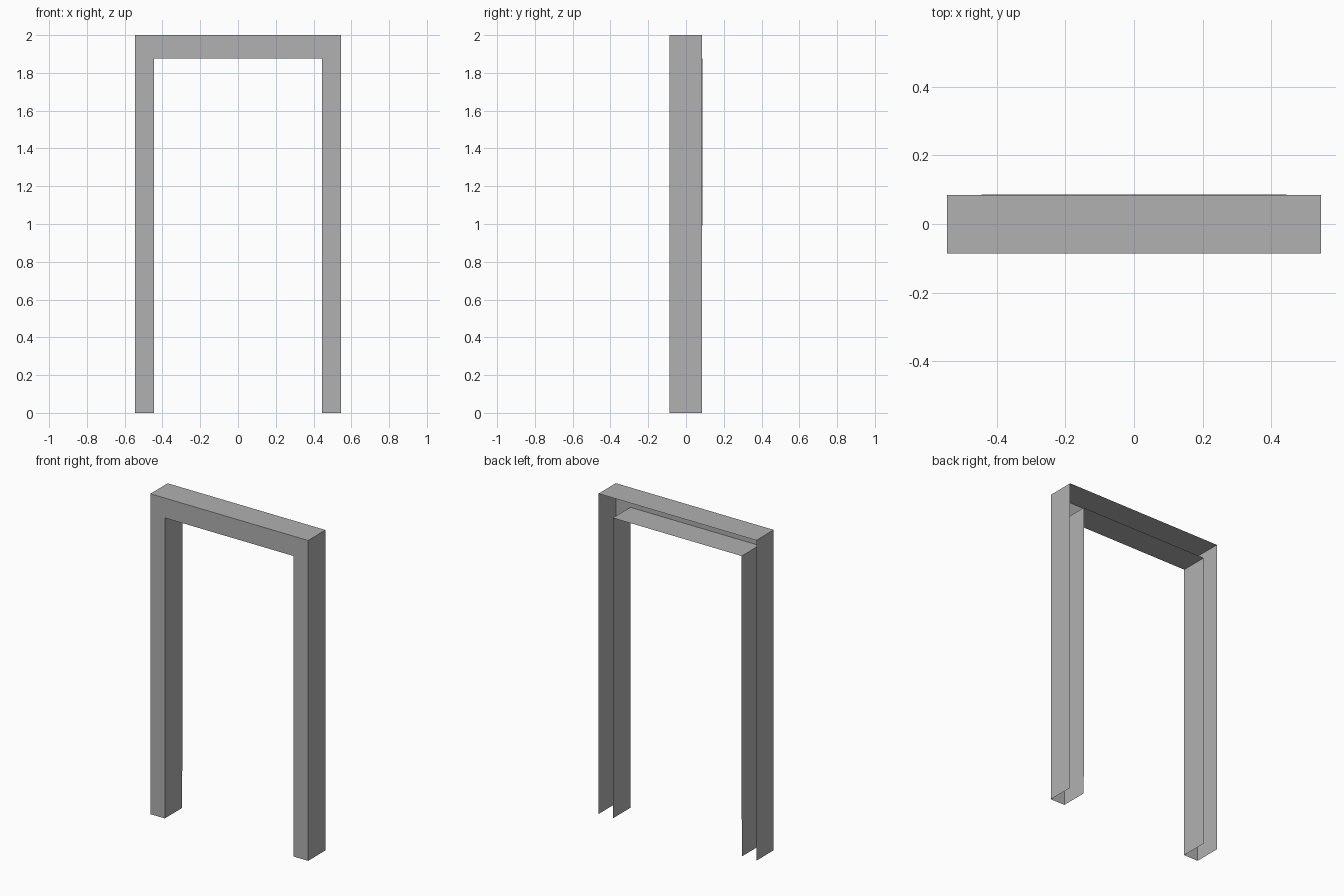
import bpy, bmesh

if "Cube" in bpy.data.objects:
    bpy.data.objects.remove(bpy.data.objects["Cube"])

FRONT = -0.0865


def arch(half_width, height):
    """Open doorway outline in x, z, from left foot to right foot."""
    return [(-half_width, 0), (-half_width, height), (half_width, height), (half_width, 0)]


outer = arch(0.545, 2.0)
inner = arch(0.445, 1.876)

bm = bmesh.new()


def add_row(outline, depths):
    return [bm.verts.new((x, y, z)) for (x, z), y in zip(outline, depths)]


def bridge(a, b):
    for i in range(len(a) - 1):
        bm.faces.new((a[i], a[i + 1], b[i + 1], b[i]))


# Folded sheet section: outer return, front face, inner return (open back and feet)
rows = [
    add_row(outer, [0.0845] * 4),
    add_row(outer, [FRONT] * 4),
    add_row(inner, [FRONT] * 4),
    add_row(inner, [0.0855, 0.0865, 0.0865, 0.0855]),
]
for a, b in zip(rows, rows[1:]):
    bridge(a, b)

# Make the front face point towards -y
bm.normal_update()
front = next(f for f in bm.faces if abs(f.normal.y) > 0.9)
if front.normal.y > 0:
    bmesh.ops.reverse_faces(bm, faces=bm.faces[:])

mesh = bpy.data.meshes.new("door_frame")
bm.to_mesh(mesh)
bm.free()

# Mid grey finish
grey = bpy.data.materials.new("frame_grey")
grey.diffuse_color = (0.44, 0.44, 0.44, 1)
grey.use_nodes = True
grey.node_tree.nodes["Principled BSDF"].inputs["Base Color"].default_value = grey.diffuse_color
mesh.materials.append(grey)
bpy.context.collection.objects.link(bpy.data.objects.new("door_frame", mesh))
